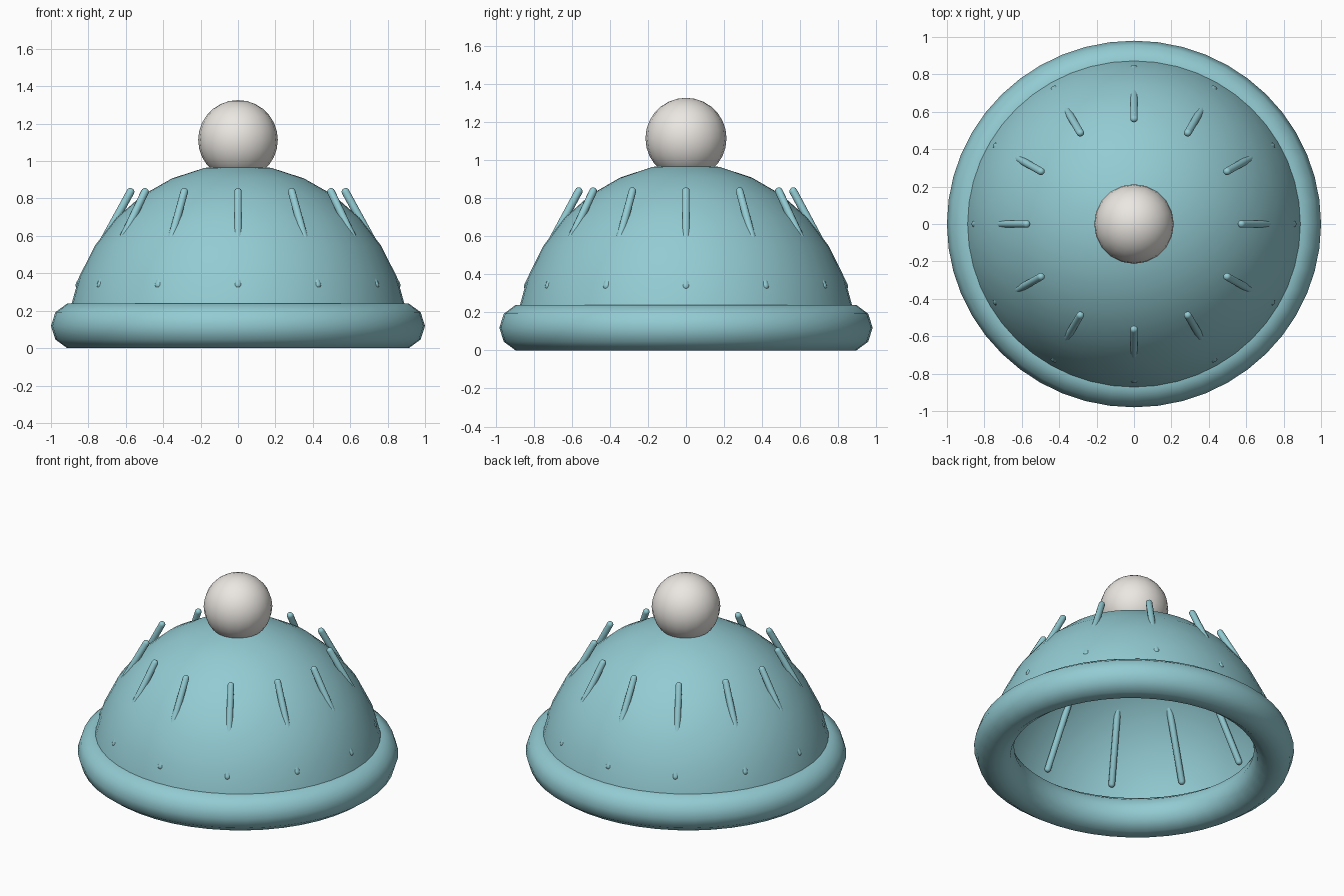
import bpy, bmesh
from math import sin, cos, pi, tau, atan2, hypot

if "Cube" in bpy.data.objects:
    bpy.data.objects.remove(bpy.data.objects["Cube"])

DEPTH = 0.98  # the knit body is slightly narrower front to back


def material(name, rgb):
    m = bpy.data.materials.new(name)
    m.diffuse_color = (*rgb, 1)
    m.use_nodes = True
    m.node_tree.nodes["Principled BSDF"].inputs["Base Color"].default_value = m.diffuse_color
    return m


teal = material("teal_knit", (0.29, 0.60, 0.65))
cream = material("cream_wool", (0.83, 0.80, 0.76))


def lathe_grid(bm, rings, segs, close=False):
    """Spin (radius, z) rings about z; radius 0 makes a pole."""
    rows = []
    for r, z in rings:
        if r < 1e-5:
            rows.append([bm.verts.new((0, 0, z))] * segs)
        else:
            rows.append([bm.verts.new((r * cos(tau * i / segs), r * sin(tau * i / segs), z))
                         for i in range(segs)])
    pairs = list(zip(rows, rows[1:]))
    if close:
        pairs.append((rows[-1], rows[0]))
    for a, b in pairs:
        for i in range(segs):
            j = (i + 1) % segs
            bm.faces.new(list(dict.fromkeys((a[i], a[j], b[j], b[i]))))


def finish(name, bm, mat, depth=1.0):
    for v in bm.verts:
        v.co.y *= depth
    bmesh.ops.recalc_face_normals(bm, faces=bm.faces)
    for f in bm.faces:
        f.smooth = True
    me = bpy.data.meshes.new(name)
    bm.to_mesh(me)
    bm.free()
    me.materials.append(mat)
    ob = bpy.data.objects.new(name, me)
    bpy.context.collection.objects.link(ob)
    return ob


# Hat dome: open shell whose rim ends inside the brim
bm = bmesh.new()
dome = [(0.92 * sin(pi * k / 16), 0.006 + 0.976 * cos(pi * k / 16)) for k in range(8)]
dome[-1] = (0.903, 0.19)
dome.append((0.913, 0.12))
lathe_grid(bm, dome, 48)
finish("hat_dome", bm, teal, DEPTH)

# Rolled brim: ring with a ten-sided section
bm = bmesh.new()
lathe_grid(bm, [(0.875 + 0.125 * cos(tau * k / 10), 0.119 + 0.125 * sin(tau * k / 10))
                for k in range(10)], 48, close=True)
finish("rolled_brim", bm, teal, DEPTH)

# Pompom
bm = bmesh.new()
bmesh.ops.create_uvsphere(bm, u_segments=20, v_segments=14, radius=0.213)
bmesh.ops.translate(bm, verts=bm.verts, vec=(0, 0, 1.113))
finish("pompom", bm, cream)

# Knit ribs: straight round-ended rods leaning against the dome
TOP, LOW, RAD = (0.575, 0.835), (0.848, 0.337), 0.021
length = hypot(TOP[0] - LOW[0], TOP[1] - LOW[1])
lean = atan2(LOW[0] - TOP[0], TOP[1] - LOW[1])
cap = [(RAD * sin(pi * k / 8), RAD * cos(pi * k / 8)) for k in range(5)]
rod = [(r, z + length / 2) for r, z in cap] + [(r, -z - length / 2) for r, z in reversed(cap)]
mid_r, mid_z = (TOP[0] + LOW[0]) / 2, (TOP[1] + LOW[1]) / 2
for n in range(12):
    bm = bmesh.new()
    lathe_grid(bm, rod, 10)
    a = tau * n / 12
    for v in bm.verts:
        x, y, z = v.co
        r = mid_r + x * cos(lean) - z * sin(lean)
        h = mid_z + x * sin(lean) + z * cos(lean)
        v.co = (r * cos(a) - y * sin(a), r * sin(a) + y * cos(a), h)
    finish(f"knit_rib_{n + 1}", bm, teal, DEPTH)
